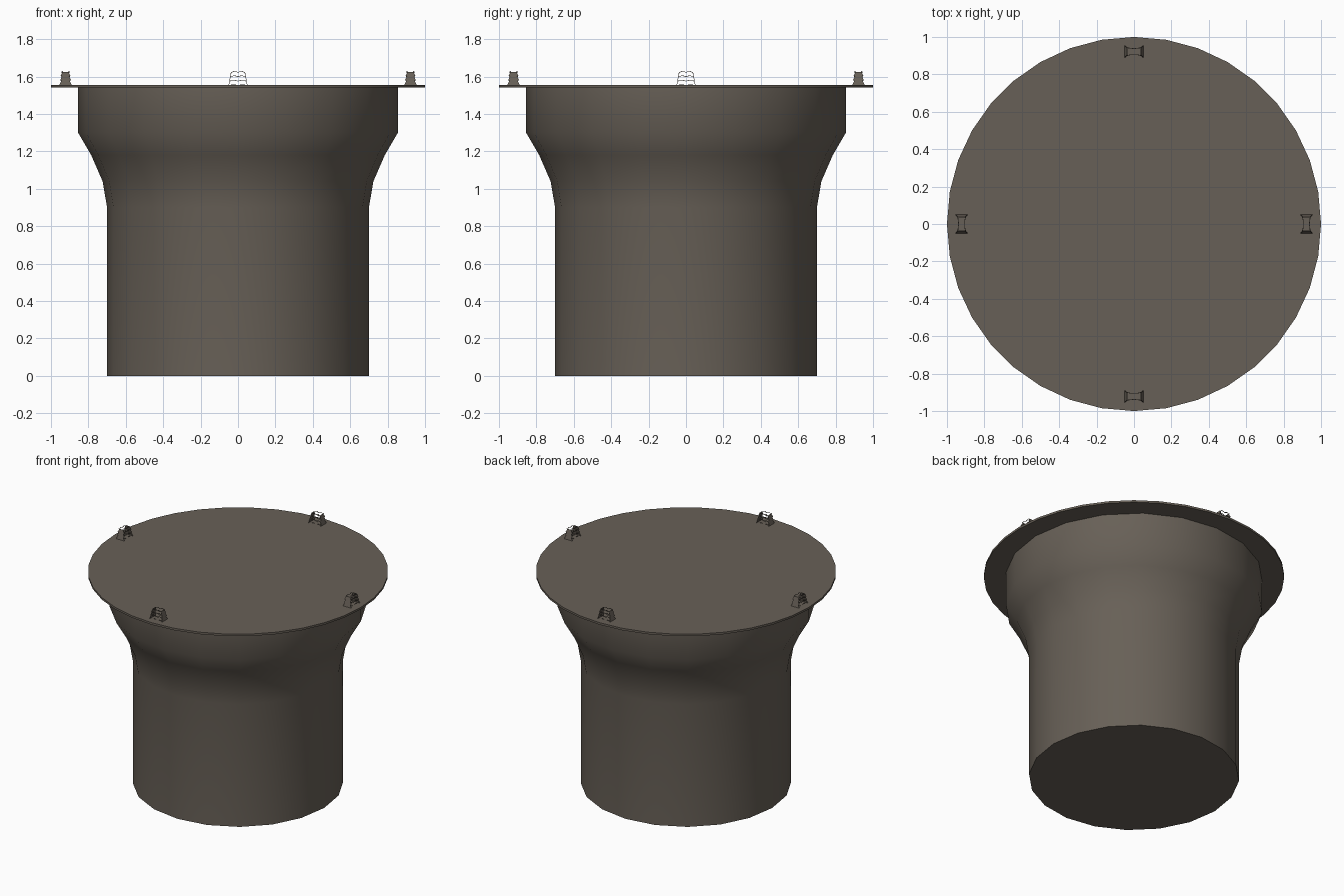
import bpy, bmesh, math
from mathutils import Matrix, Vector

cube = bpy.data.objects.get("Cube")
if cube:
    bpy.data.objects.remove(cube, do_unlink=True)

metal = bpy.data.materials.new("dull_brown_metal")
metal.use_nodes = True
colour = (0.137, 0.117, 0.095, 1)
metal.diffuse_color = colour
metal.node_tree.nodes["Principled BSDF"].inputs["Base Color"].default_value = colour


def finish(name, bm, smooth=True):
    bmesh.ops.recalc_face_normals(bm, faces=bm.faces)
    mesh = bpy.data.meshes.new(name)
    bm.to_mesh(mesh)
    bm.free()
    mesh.materials.append(metal)
    obj = bpy.data.objects.new(name, mesh)
    bpy.context.collection.objects.link(obj)
    if smooth:
        bpy.ops.object.select_all(action="DESELECT")
        bpy.context.view_layer.objects.active = obj
        obj.select_set(True)
        bpy.ops.object.shade_smooth_by_angle(angle=math.radians(40))
    return obj


def lathe(name, profile, sides):
    """Closed turned shape from (radius, height) pairs."""
    bm = bmesh.new()
    rings = []
    for r, z in profile:
        rings.append([bm.verts.new((r * math.cos(a), r * math.sin(a), z))
                      for a in (math.tau * i / sides for i in range(sides))])
    for low, high in zip(rings, rings[1:]):
        for i in range(sides):
            j = (i + 1) % sides
            bm.faces.new((low[i], low[j], high[j], high[i]))
    bm.faces.new(rings[0])
    bm.faces.new(rings[-1])
    return finish(name, bm)


def hull(bm, points):
    """Convex solid around a few points."""
    verts = [bm.verts.new(p) for p in points]
    bmesh.ops.convex_hull(bm, input=verts)


def rod(bm, points, r):
    """Thin square rod following the points."""
    rings = []
    for p in points:
        rings.append([bm.verts.new(Vector(p) + Vector((0, dy, dz)))
                      for dy, dz in ((-r, -r), (r, -r), (r, r), (-r, r))])
    for a, b in zip(rings, rings[1:]):
        for i in range(4):
            j = (i + 1) % 4
            bm.faces.new((a[i], a[j], b[j], b[i]))
    bm.faces.new(rings[0])
    bm.faces.new(rings[-1])


# Flared drum and its overhanging lid
lathe("drum", [(0.70, 0), (0.70, 0.90), (0.724, 1.04), (0.785, 1.18),
               (0.855, 1.30), (0.855, 1.54)], 20)
LID_TOP = 1.555
lathe("lid", [(1, 1.54), (1, LID_TOP)], 36)

# Small open grips: stepped end plates joined by wavy rods
TIERS, STEP, THICK = 3, 0.0235, 0.003


def grip(name, angle):
    bm = bmesh.new()
    for tier in range(TIERS):
        z = tier * STEP
        length = 0.051 - 0.004 * tier
        width = 0.033 - 0.003 * tier
        for side in (-1, 1):
            hull(bm, [(side * (x - t), y * w, h)
                      for x, w, h in ((length, width, z),
                                      (length - 0.006, width - 0.011, z + STEP))
                      for t in (0, THICK) for y in (-1, 1)])
    for level in range(TIERS + 1):
        length = 0.047 - 0.004 * level
        for side in (-1, 1):
            path = []
            for i in range(9):
                t = i / 4 - 1
                path.append((t * length, side * (0.016 + 0.006 * t * t),
                             level * STEP - 0.003 * math.cos(t * math.tau)))
            rod(bm, path, 0.0015)
    place = (Matrix.Rotation(angle, 4, "Z")
             @ Matrix.Translation((0, -0.922, LID_TOP)))
    bm.transform(place)
    finish(name, bm, smooth=False)


for i, where in enumerate(("front", "left", "back", "right")):
    grip(where + "_grip", i * math.pi / 2)
